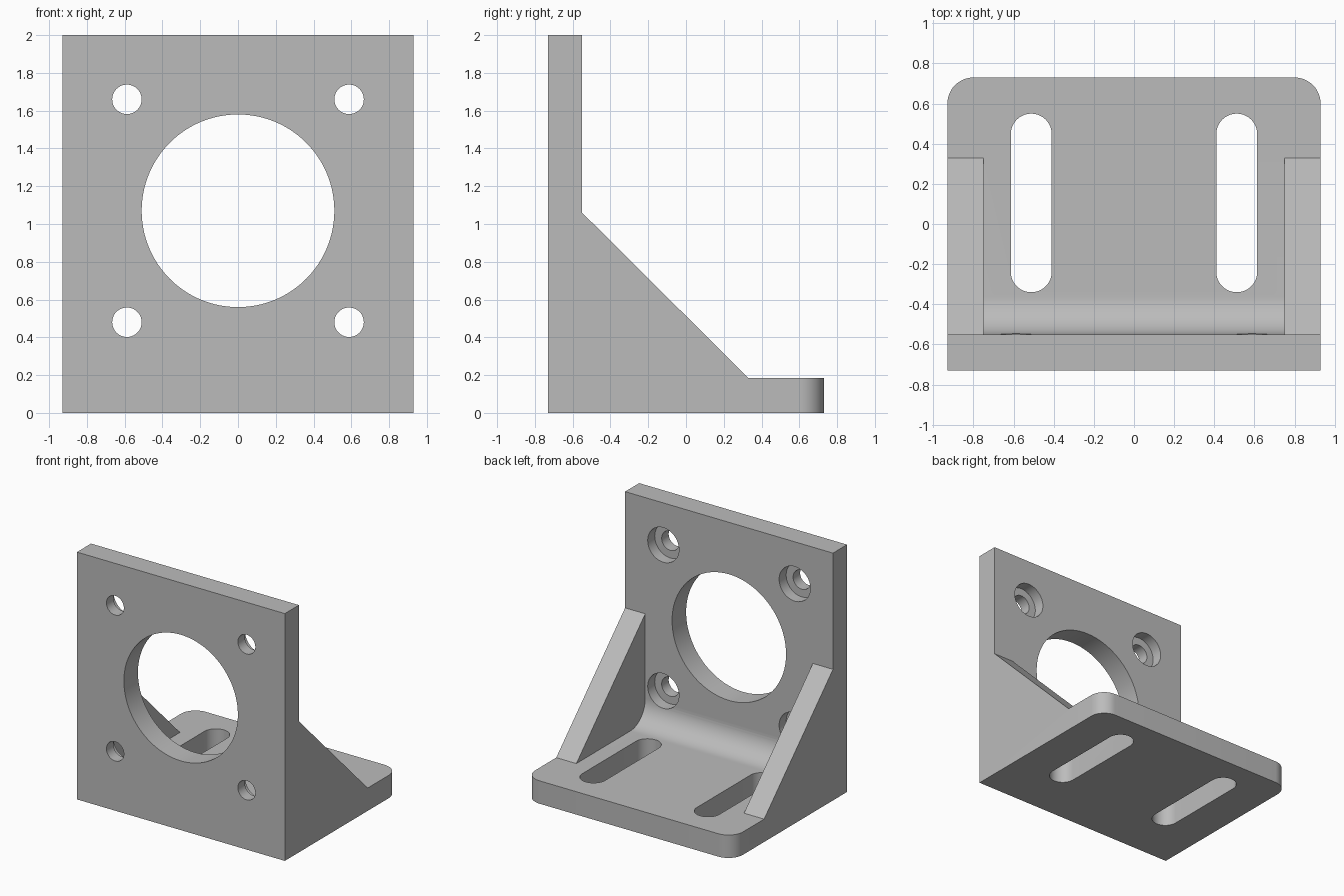
import bpy
import bmesh
from math import pi, sin, cos, radians

if "Cube" in bpy.data.objects:
    bpy.data.objects.remove(bpy.data.objects["Cube"])

# Main sizes
HALF_W, HALF_D, HEIGHT = 0.93, 0.73, 2.0
WALL_Y = -0.55          # back face of the upright plate
BASE_Z = 0.185          # top face of the base plate
RIB_X = 0.75            # inner face of the ribs
FILLET = 0.19
CORNER = 0.13

grey = bpy.data.materials.new("plain grey")
grey.use_nodes = True
grey.diffuse_color = (0.5, 0.5, 0.5, 1)
grey.node_tree.nodes["Principled BSDF"].inputs["Base Color"].default_value = (0.5, 0.5, 0.5, 1)


def arc(cu, cv, r, start, end, steps):
    """Points on an arc, angles in degrees."""
    angles = [radians(start + (end - start) * i / steps) for i in range(steps + 1)]
    return [(cu + r * cos(a), cv + r * sin(a)) for a in angles]


def circle(cu, cv, r, steps=64):
    return arc(cu, cv, r, 0, 360, steps)[:-1]


def prism(name, outline, axis, low, high):
    """Extrude a 2D outline along one axis; the outline uses the other two."""
    place = {"x": lambda u, v: (low, u, v),
             "y": lambda u, v: (u, low, v),
             "z": lambda u, v: (u, v, low)}[axis]
    bm = bmesh.new()
    face = bm.faces.new([bm.verts.new(place(u, v)) for u, v in outline])
    grown = bmesh.ops.extrude_face_region(bm, geom=[face])["geom"]
    shift = [(high - low) * (a == axis) for a in "xyz"]
    bmesh.ops.translate(bm, vec=shift, verts=[g for g in grown if isinstance(g, bmesh.types.BMVert)])
    bmesh.ops.recalc_face_normals(bm, faces=bm.faces)
    mesh = bpy.data.meshes.new(name)
    bm.to_mesh(mesh)
    bm.free()
    mesh.materials.append(grey)
    obj = bpy.data.objects.new(name, mesh)
    bpy.context.collection.objects.link(obj)
    return obj


# Bracket body: side outline with sloping ribs, full width
outline = [(-HALF_D, 0), (HALF_D, 0), (HALF_D, BASE_Z), (0.33, BASE_Z),
           (WALL_Y, 1.06), (WALL_Y, HEIGHT), (-HALF_D, HEIGHT)]
bracket = prism("angle_bracket", outline, "x", -HALF_W, HALF_W)

# Rounded back corners of the base plate
bm = bmesh.new()
bm.from_mesh(bracket.data)
corners = [e for e in bm.edges
           if all(v.co.y > HALF_D - 0.01 for v in e.verts)
           and abs(e.verts[0].co.z - e.verts[1].co.z) > 0.1]
bmesh.ops.bevel(bm, geom=corners, offset=CORNER, segments=12, profile=0.5, affect="EDGES")
bm.to_mesh(bracket.data)
bm.free()

# Pocket between the ribs, with a filleted inner corner
pocket = [(WALL_Y, 1.3)] + arc(WALL_Y + FILLET, BASE_Z + FILLET, FILLET, 180, 270, 16)
pocket += [(0.5, BASE_Z), (0.5, 1.3)]
cutters = [prism("rib_pocket", pocket, "x", -RIB_X, RIB_X)]

# Large round opening in the upright plate
cutters.append(prism("centre_opening", circle(0, 1.07, 0.51, 128), "y", -1, -0.5))

for side in (-1, 1):
    # Bolt holes with counterbores on the back
    for z in (0.48, 1.66):
        cutters.append(prism("bolt_hole", circle(side * 0.588, z, 0.078, 48), "y", -1, -0.45))
        cutters.append(prism("counterbore", circle(side * 0.588, z, 0.14, 48), "y", WALL_Y - 0.09, -0.45))
    # Long slots in the base plate
    slot = arc(side * 0.512, 0.448, 0.102, 0, 180, 24) + arc(side * 0.512, -0.238, 0.102, 180, 360, 24)
    cutters.append(prism("base_slot", slot, "z", -0.2, 0.4))

# Cut everything, then drop the cutters
bpy.context.view_layer.objects.active = bracket
bracket.select_set(True)
for cutter in cutters:
    cutter.hide_render = True
    mod = bracket.modifiers.new("cut", "BOOLEAN")
    mod.operation = "DIFFERENCE"
    mod.solver = "EXACT"
    mod.object = cutter
    bpy.ops.object.modifier_apply(modifier=mod.name)
    bpy.data.objects.remove(cutter)

bpy.ops.object.shade_smooth_by_angle(angle=radians(30))
